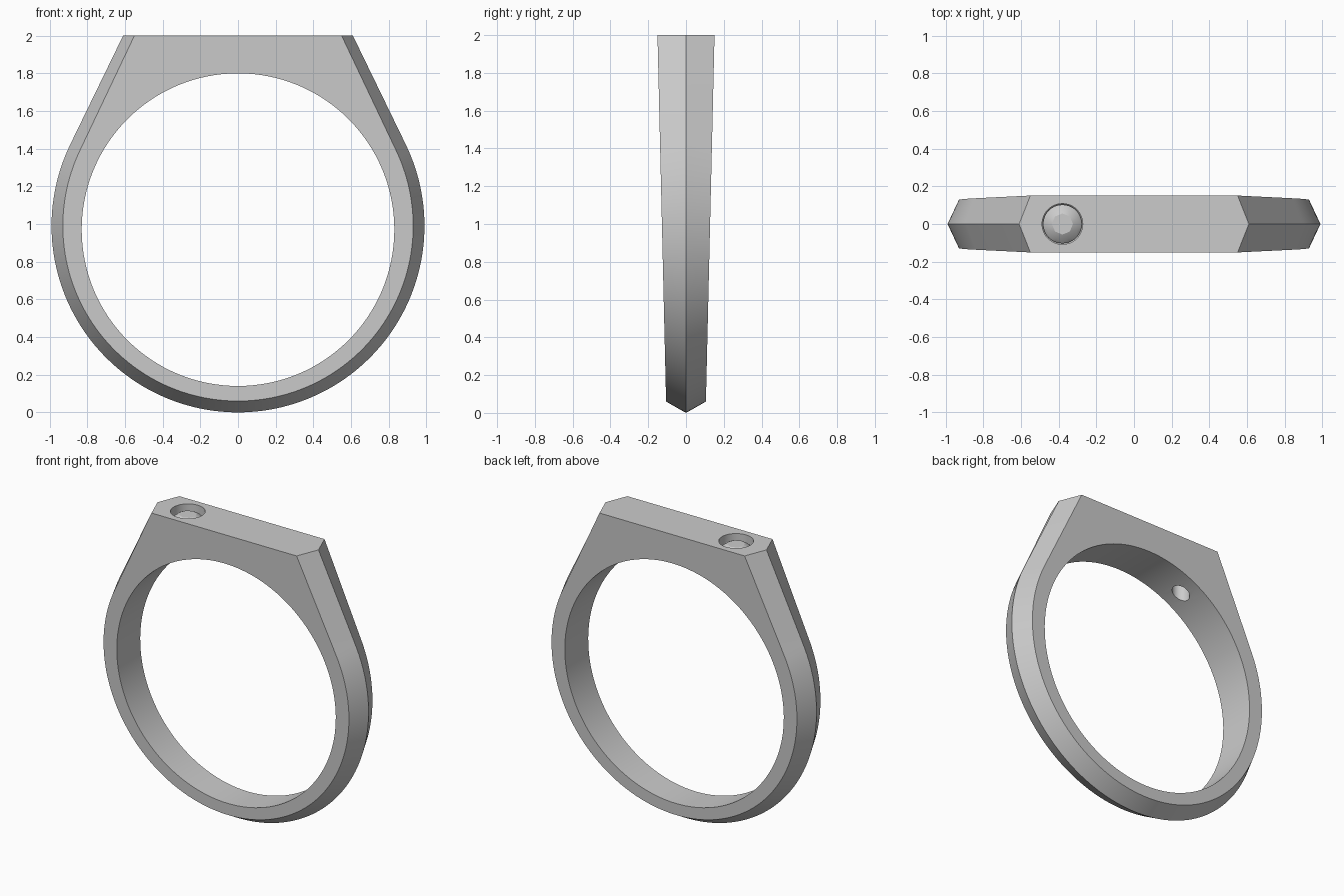
import bpy, bmesh, math
from mathutils import Matrix, Vector

if "Cube" in bpy.data.objects:
    bpy.data.objects.remove(bpy.data.objects["Cube"])

TOP = 2.0            # height of the flat top
CENTER = 0.99        # height of the band's outer circle centre
GEM_X = -0.38

metal = bpy.data.materials.new("grey metal")
metal.use_nodes = True
metal.diffuse_color = (0.6, 0.6, 0.6, 1)
metal.node_tree.nodes["Principled BSDF"].inputs["Base Color"].default_value = (0.6, 0.6, 0.6, 1)


def make_object(name, bm):
    bmesh.ops.recalc_face_normals(bm, faces=bm.faces)
    mesh = bpy.data.meshes.new(name)
    bm.to_mesh(mesh)
    bm.free()
    mesh.materials.append(metal)
    obj = bpy.data.objects.new(name, mesh)
    bpy.context.collection.objects.link(obj)
    return obj


def activate(obj):
    bpy.ops.object.select_all(action='DESELECT')
    obj.select_set(True)
    bpy.context.view_layer.objects.active = obj


def half_width(z):
    """The band widens evenly from the bottom to the top."""
    return 0.104 + 0.0235 * z


def outline(radius, x_top, steps=120):
    """Round band with straight tangent shoulders up to a flat top."""
    rise = TOP - CENTER
    start = math.atan2(rise, x_top) - math.acos(radius / math.hypot(x_top, rise))
    sweep = math.pi + 2 * start
    pts = []
    for i in range(steps + 1):
        a = start - sweep * i / steps
        pts.append((radius * math.cos(a), CENTER + radius * math.sin(a)))
    return pts + [(-x_top, TOP), (x_top, TOP)]


def bridge(bm, a, b):
    for i in range(len(a)):
        j = (i + 1) % len(a)
        bm.faces.new((a[i], a[j], b[j], b[i]))


def lathe(name, profile, segments):
    """Closed solid turned around the vertical axis from (radius, z) pairs."""
    bm = bmesh.new()
    rings = []
    for r, z in profile:
        rings.append([bm.verts.new((GEM_X + r * math.cos(math.tau * i / segments),
                                    r * math.sin(math.tau * i / segments), z))
                      for i in range(segments)])
    for a, b in zip(rings, rings[1:]):
        bridge(bm, a, b)
    bm.faces.new(rings[0])
    bm.faces.new(rings[-1])
    return make_object(name, bm)


def cut(target, cutter):
    cutter.hide_render = True
    activate(target)
    mod = target.modifiers.new("cut", 'BOOLEAN')
    mod.operation = 'DIFFERENCE'
    mod.solver = 'EXACT'
    mod.object = cutter
    bpy.ops.object.modifier_apply(modifier=mod.name)
    bpy.data.objects.remove(cutter)


# Band body: a central ridge and two bevelled sides
bm = bmesh.new()
ridge = [bm.verts.new((x, 0, z)) for x, z in outline(0.99, 0.61)]
for side in (-1, 1):
    edge = [bm.verts.new((x, side * half_width(z), z)) for x, z in outline(0.93, 0.55)]
    bridge(bm, ridge, edge)
    bm.faces.new(edge)
band = make_object("ring_band", bm)

# Finger hole
bm = bmesh.new()
bmesh.ops.create_cone(bm, cap_ends=True, segments=128, radius1=0.83, radius2=0.83, depth=1,
                      matrix=Matrix.Translation((0, 0, 0.97)) @ Matrix.Rotation(math.pi / 2, 4, 'X'))
cut(band, make_object("finger_hole_cutter", bm))

# Stone seat with a narrower hole through to the inside
cut(band, lathe("seat_cutter", [(0.055, 1.6), (0.055, 1.86), (0.108, 1.93), (0.108, 2.1)], 48))

# Faceted round stone
bm = bmesh.new()
for count, radius, z, turn in ((8, 0.056, 1.98, 0), (8, 0.083, 1.964, 0.5),
                               (32, 0.103, 1.942, 0), (32, 0.103, 1.936, 0),
                               (8, 0.05, 1.88, 0.5), (1, 0, 1.83, 0)):
    for i in range(count):
        a = math.tau * (i + turn) / count
        bm.verts.new(Vector((GEM_X + radius * math.cos(a), radius * math.sin(a), z)))
bmesh.ops.convex_hull(bm, input=bm.verts)
stone = make_object("round_stone", bm)

for obj in (band, stone):
    activate(obj)
    bpy.ops.object.shade_smooth_by_angle(angle=math.radians(25))
